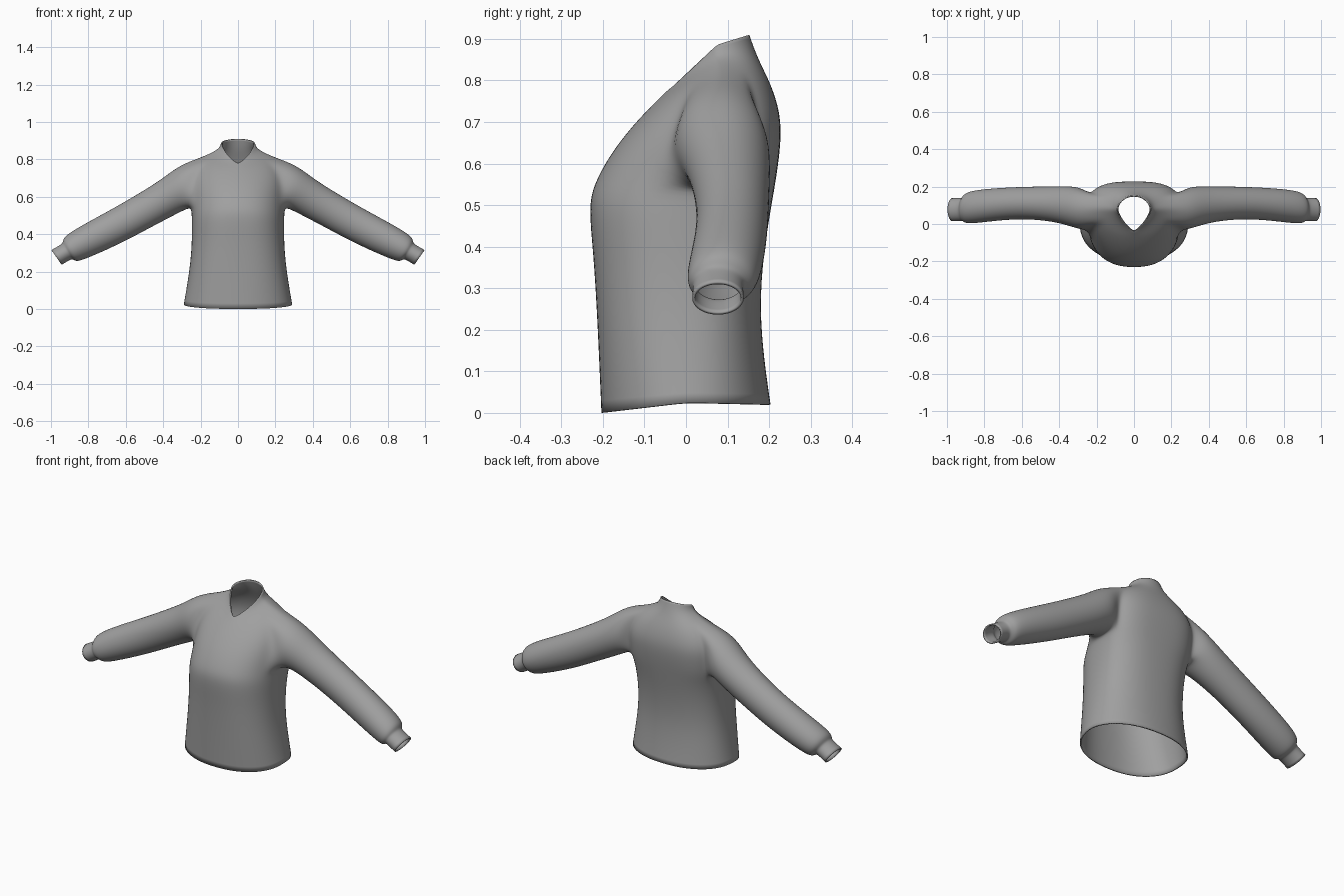
import bpy, bmesh, math

if "Cube" in bpy.data.objects:
    bpy.data.objects.remove(bpy.data.objects["Cube"])

COLS = 28      # columns round the body
HALF = 2       # armhole reaches this many columns either side of the flank
ARM_LO, ARM_HI = 5, 9   # body rings bounding the armhole

# body rings: front y, front z, back y, back z, flank y, half width, flank z, front and back roundness
BODY = [
    (-.205, .000, .205, .020, .00, .292, .025, 2.2, 2.2),
    (-.210, .120, .190, .120, .00, .275, .120, 2.3, 2.3),
    (-.216, .250, .178, .250, .00, .255, .250, 2.4, 2.4),
    (-.224, .380, .187, .380, .01, .247, .380, 2.4, 2.5),
    (-.236, .495, .205, .490, .03, .248, .480, 2.4, 2.6),
    (-.224, .550, .217, .560, .06, .250, .535, 2.3, 2.8),
    (-.185, .620, .227, .630, .07, .255, .600, 2.2, 2.8),
    (-.147, .670, .230, .690, .08, .255, .680, 2.1, 2.8),
    (-.112, .710, .222, .740, .085, .240, .750, 2.0, 2.6),
    (-.077, .745, .205, .790, .085, .200, .812, 1.9, 2.4),
    (-.056, .765, .180, .840, .08, .130, .842, 1.7, 2.2),
    (-.045, .776, .165, .875, .075, .100, .860, 1.5, 2.1),
    (-.038, .780, .153, .910, .075, .091, .886, 1.35, 2.0),
]

# sleeve rings: centre x, centre z, half height, centre y, half depth, lean of the ring
SLEEVE = [
    (.290, .655, .117, .083, .115, .20),
    (.375, .597, .100, .103, .100, .36),
    (.510, .520, .094, .112, .088, .44),
    (.645, .445, .092, .112, .085, .41),
    (.785, .375, .087, .100, .088, .42),
    (.868, .334, .080, .090, .087, .45),
    (.900, .316, .071, .084, .079, .50),
    (.909, .311, .051, .079, .063, .56),
    (.922, .304, .047, .077, .060, .58),
    (.970, .276, .048, .077, .062, .60),
]


def body_point(ring, col):
    yf, zf, yb, zb, yc, hw, zs, nf, nb = ring
    t = 2 * math.pi * col / COLS
    c, s = math.cos(t), math.sin(t)
    n, y_end, z_end = (nf, yf, zf) if s < 0 else (nb, yb, zb)
    v = abs(s) ** (2 / n)
    x = math.copysign(hw * abs(c) ** (2 / n), c) if abs(c) > 1e-6 else 0
    return (x, yc + (y_end - yc) * v, zs + (z_end - zs) * v)


def bridge(bm, a, b):
    for i in range(len(a)):
        j = (i + 1) % len(a)
        bm.faces.new((a[i], a[j], b[j], b[i]))


bm = bmesh.new()

# body, leaving an armhole on each flank
rings = [[bm.verts.new(body_point(r, c)) for c in range(COLS)] for r in BODY]
for i in range(len(rings) - 1):
    for c in range(COLS):
        mid = c + .5
        flank = min(mid, COLS - mid, abs(mid - COLS / 2))
        if ARM_LO <= i < ARM_HI and flank < HALF:
            continue
        d = (c + 1) % COLS
        bm.faces.new((rings[i][c], rings[i][d], rings[i + 1][d], rings[i + 1][c]))

# sleeves grown from the armhole borders
for side in (1, -1):
    def col(k):
        return (k if side > 0 else COLS // 2 - k) % COLS
    hole = [rings[ARM_LO][col(k)] for k in range(-HALF, HALF)]
    hole += [rings[i][col(HALF)] for i in range(ARM_LO, ARM_HI)]
    hole += [rings[ARM_HI][col(k)] for k in range(HALF, -HALF, -1)]
    hole += [rings[i][col(-HALF)] for i in range(ARM_HI, ARM_LO, -1)]
    last, count = hole, len(hole)
    for x, z, h, y, d, lean in SLEEVE:
        ring = []
        for k in range(count):
            a = math.radians(-135) + 2 * math.pi * k / count
            up = 1.025 * h * math.sin(a)
            ring.append(bm.verts.new((side * (x + up * math.sin(lean)),
                                      y + 1.025 * d * math.cos(a),
                                      z + up * math.cos(lean))))
        bridge(bm, last, ring)
        last = ring

loose = [v for v in bm.verts if not v.link_faces]
bmesh.ops.delete(bm, geom=loose, context='VERTS')
bmesh.ops.recalc_face_normals(bm, faces=bm.faces)
for f in bm.faces:
    f.smooth = True

mesh = bpy.data.meshes.new("sweater")
bm.to_mesh(mesh)
bm.free()
sweater = bpy.data.objects.new("sweater", mesh)
bpy.context.collection.objects.link(sweater)

# grey cloth
cloth = bpy.data.materials.new("grey cloth")
cloth.diffuse_color = (.35, .35, .35, 1)
cloth.use_nodes = True
cloth.node_tree.nodes["Principled BSDF"].inputs["Base Color"].default_value = cloth.diffuse_color
mesh.materials.append(cloth)

# smooth surface with a thin fabric thickness
sub = sweater.modifiers.new("smooth", 'SUBSURF')
sub.levels = sub.render_levels = 2
thick = sweater.modifiers.new("thickness", 'SOLIDIFY')
thick.thickness = .007
thick.offset = -1
